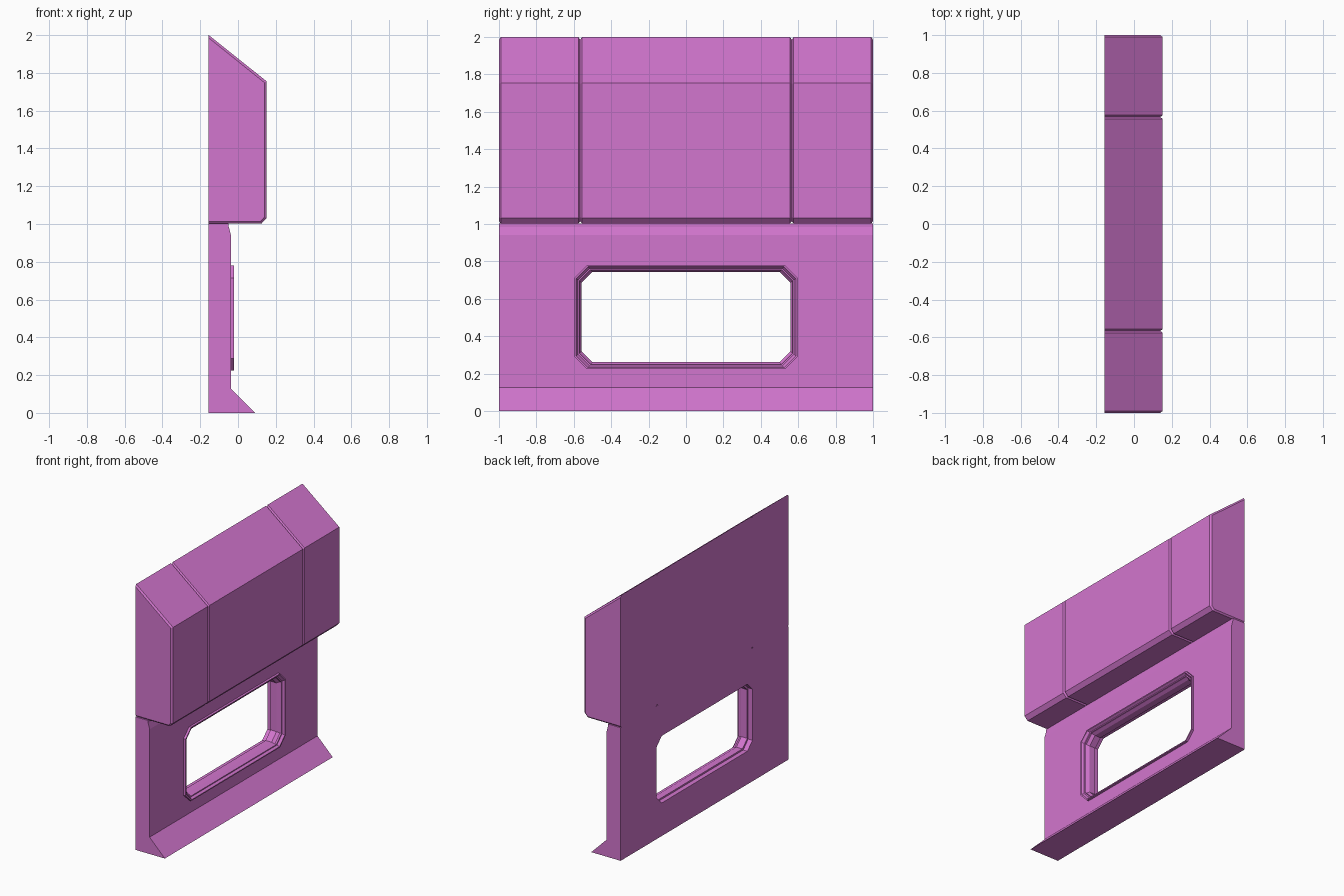
import bpy, bmesh

if "Cube" in bpy.data.objects:
    bpy.data.objects.remove(bpy.data.objects["Cube"])

mat = bpy.data.materials.new("pink")
mat.diffuse_color = (0.65, 0.18, 0.62, 1)
mat.use_nodes = True
mat.node_tree.nodes["Principled BSDF"].inputs["Base Color"].default_value = mat.diffuse_color
BACK = -0.155


def loft(name, rings, cyclic=False):
    """Skin equal-length rings; cap the ends unless the loft closes on itself."""
    bm = bmesh.new()
    vs = [[bm.verts.new(p) for p in ring] for ring in rings]
    n = len(vs[0])
    for k in range(len(vs) if cyclic else len(vs) - 1):
        a, b = vs[k], vs[(k + 1) % len(vs)]
        for i in range(n):
            j = (i + 1) % n
            bm.faces.new((a[i], a[j], b[j], b[i]))
    if not cyclic:
        bm.faces.new(vs[0])
        bm.faces.new(vs[-1])
    bmesh.ops.recalc_face_normals(bm, faces=bm.faces)
    me = bpy.data.meshes.new(name)
    bm.to_mesh(me)
    bm.free()
    me.materials.append(mat)
    ob = bpy.data.objects.new(name, me)
    bpy.context.collection.objects.link(ob)
    return ob


def section(profile, y):
    return [(x, y, z) for x, z in profile]


def octagon(inset, x):
    """Window outline with cut corners, shrunk by inset, at depth x."""
    w, h, c = 0.595 - inset, 0.278 - inset, 0.065 - inset * 0.2
    pts = [(w, h - c), (w - c, h), (c - w, h), (-w, h - c),
           (-w, c - h), (c - w, -h), (w - c, -h), (w, c - h)]
    return [(x, y, 0.502 + z) for y, z in pts]


# lower wall with sloped foot
wall_profile = [(BACK, 0), (0.09, 0), (-0.037, 0.127), (-0.037, 0.94), (-0.049, 0.985),
                (-0.049, 1.003), (BACK, 1.003)]
wall = loft("lower_wall", [section(wall_profile, y) for y in (-1, 1)])

# window opening
cutter = loft("window_cutter", [octagon(0.025, x) for x in (-0.4, 0.3)])
cutter.hide_render = True
cutter.hide_viewport = True
cutter.display_type = 'WIRE'
mod = wall.modifiers.new("window", 'BOOLEAN')
mod.object = cutter
mod.operation = 'DIFFERENCE'
mod.solver = 'EXACT'

# raised window frame with funnel-shaped inside
frame_section = [(0, -0.045), (0, -0.02), (0.008, -0.02), (0.037, -0.07),
                 (0.037, -0.12), (0.02, -0.12), (0.02, -0.045)]
loft("window_frame", [octagon(i, x) for i, x in frame_section], cyclic=True)

# three upper panels with chamfered ends that form V grooves
full = [(BACK, 1.003), (0.125, 1.003), (0.152, 1.032), (0.152, 1.755), (BACK, 2.0)]
inner = [(BACK, 1.014), (0.12, 1.014), (0.139, 1.036), (0.139, 1.749), (BACK, 1.985)]
for name, y0, y1 in (("left_panel", -1, -0.566), ("middle_panel", -0.566, 0.566),
                     ("right_panel", 0.566, 1)):
    loft(name, [section(inner, y0), section(full, y0 + 0.01),
                section(full, y1 - 0.01), section(inner, y1)])
